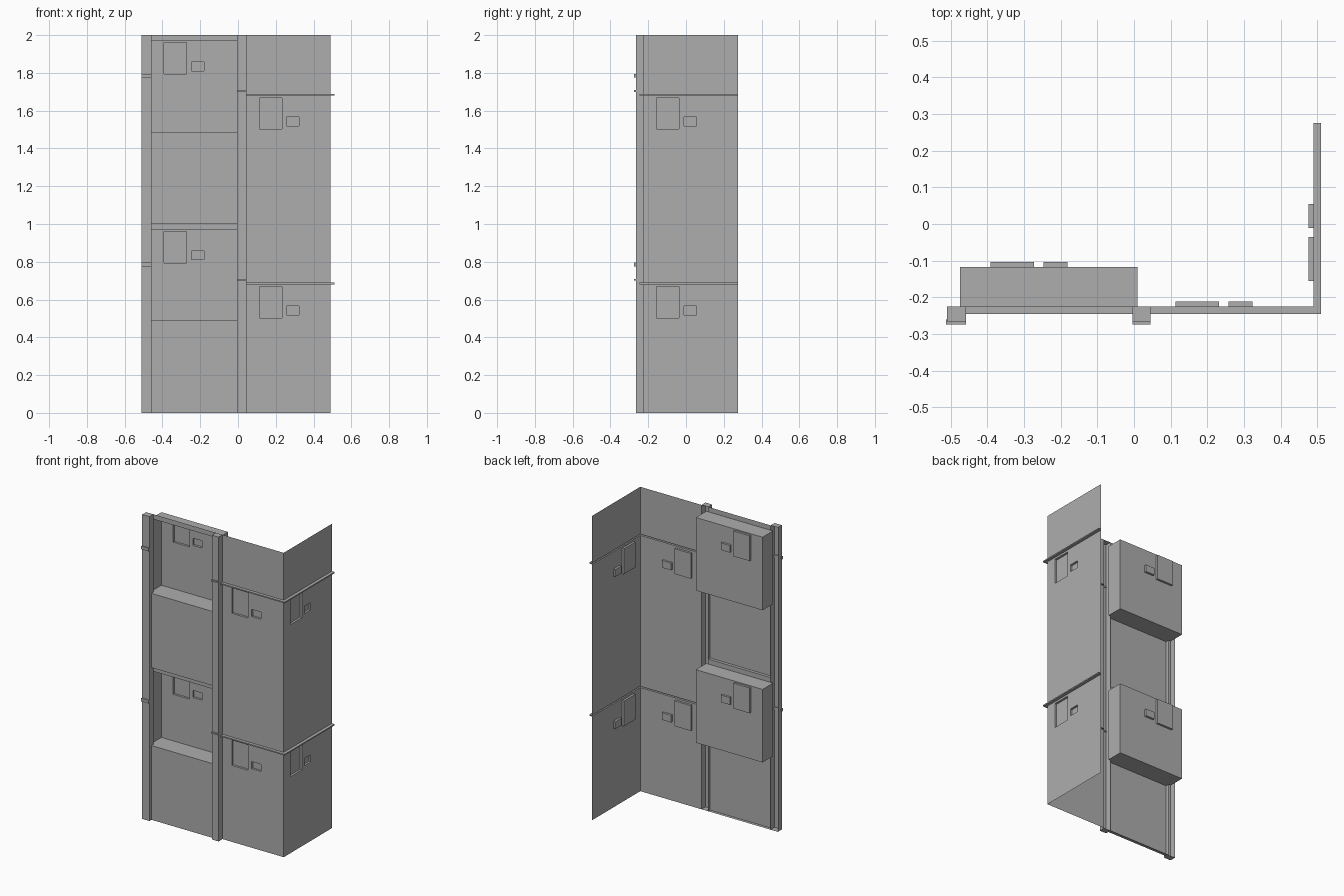
import bpy, bmesh

if "Cube" in bpy.data.objects:
    bpy.data.objects.remove(bpy.data.objects["Cube"])

FRONT_Y, SIDE_X = -0.225, 0.49       # main wall planes
PARAPET_Y, LOGGIA_Y = -0.245, -0.117
RECESS = 0.014                       # window depth
FLOORS = (0.0, 1.0)
LEDGE = (0.681, 0.689)

# dark grey finish shared by all parts
GREY = bpy.data.materials.new("dark_grey")
GREY.diffuse_color = (0.42, 0.42, 0.42, 1)
GREY.use_nodes = True
GREY.node_tree.nodes["Principled BSDF"].inputs["Base Color"].default_value = GREY.diffuse_color


def finish(name, bm):
    bmesh.ops.remove_doubles(bm, verts=bm.verts, dist=1e-5)
    me = bpy.data.meshes.new(name)
    bm.to_mesh(me)
    bm.free()
    me.materials.append(GREY)
    ob = bpy.data.objects.new(name, me)
    bpy.context.collection.objects.link(ob)
    return ob


def box(name, x, y, z, open_back=False):
    bm = bmesh.new()
    bmesh.ops.create_cube(bm, size=1)
    if open_back:
        back = [f for f in bm.faces if f.normal.y > 0.5]
        bmesh.ops.delete(bm, geom=back, context='FACES')
    for v in bm.verts:
        v.co = [(r[0] + r[1]) / 2 + c * (r[1] - r[0]) for r, c in zip((x, y, z), v.co)]
    return finish(name, bm)


def front(y):
    return lambda u, v, d: (u, y + d, v)


def side(x):
    return lambda u, v, d: (x - d, u, v)


def quad(bm, *pts):
    bm.faces.new([bm.verts.new(p) for p in pts])


def rect(bm, P, u0, u1, v0, v1, d=0.0):
    quad(bm, P(u0, v0, d), P(u1, v0, d), P(u1, v1, d), P(u0, v1, d))


def reveal(bm, P, u0, u1, v0, v1, d0, d1):
    """Four faces lining an opening from depth d0 to d1."""
    c = [(u0, v0), (u1, v0), (u1, v1), (u0, v1)]
    for a, b in zip(c, c[1:] + c[:1]):
        quad(bm, P(*a, d0), P(*a, d1), P(*b, d1), P(*b, d0))


def wall(bm, P, u0, u1, v0, v1, holes):
    """Flat wall sheet with shallow recessed windows."""
    us = sorted({u0, u1, *(h[i] for h in holes for i in (0, 1))})
    vs = sorted({v0, v1, *(h[i] for h in holes for i in (2, 3))})
    for a, b in zip(us, us[1:]):
        for c, d in zip(vs, vs[1:]):
            m, n = (a + b) / 2, (c + d) / 2
            hit = any(h[0] < m < h[1] and h[2] < n < h[3] for h in holes)
            rect(bm, P, a, b, c, d, RECESS if hit else 0.0)
    for h in holes:
        reveal(bm, P, *h, 0.0, RECESS)


def windows(u, top, z):
    """Large window plus small vent beside it."""
    return [(u, u + 0.119, z + top - 0.166, z + top),
            (u + 0.144, u + 0.21, z + top - 0.149, z + top - 0.102)]


# plain front and side walls, split into sheets by the slots behind the ledges
for name, P, u0, u1, w in (("front_wall", front(FRONT_Y), 0.045, SIDE_X, 0.113),
                           ("side_wall", side(SIDE_X), FRONT_Y, 0.275, -0.155)):
    bm = bmesh.new()
    wall(bm, P, u0, u1, 0, LEDGE[0], windows(w, 0.668, 0))
    wall(bm, P, u0, u1, LEDGE[1], 1 + LEDGE[0], windows(w, 0.668, 1))
    wall(bm, P, u0, u1, 1 + LEDGE[1], 2, [])
    finish(name, bm)

# hollow pilasters
for name, x in (("left_pilaster", (-0.51, -0.458)), ("middle_pilaster", (-0.004, 0.045))):
    box(name, x, (-0.266, FRONT_Y), (0, 2), open_back=True)

for i, z in enumerate(FLOORS):
    # parapet sheet with bottom return and sill
    bm = bmesh.new()
    P = front(PARAPET_Y)
    x0, x1, sill, head = -0.458, -0.004, z + 0.488, z + 0.968
    rect(bm, P, x0, x1, z, sill)
    for v, (a, b) in ((z, (x1, x0)), (sill, (x0, x1))):
        quad(bm, P(a, v, 0), P(b, v, 0), P(b, v, 0.02), P(a, v, 0.02))
    finish(f"parapet_{i}", bm)

    # lintel above the opening
    bm = bmesh.new()
    rect(bm, front(FRONT_Y), x0, x1, head, z + 1.0)
    finish(f"lintel_{i}", bm)

    # recessed loggia with windows in its back wall
    bm = bmesh.new()
    L = (-0.475, 0.01, sill, head)
    reveal(bm, front(FRONT_Y), *L, 0.0, LOGGIA_Y - FRONT_Y)
    wall(bm, front(LOGGIA_Y), *L, windows(-0.391, 0.96, z))
    finish(f"loggia_{i}", bm)

    # hollow ledge wrapping the corner (L-shaped profile pushed up)
    bm = bmesh.new()
    pts = [(0.045, PARAPET_Y), (0.51, PARAPET_Y), (0.51, 0.275),
           (SIDE_X, 0.275), (SIDE_X, FRONT_Y), (0.045, FRONT_Y)]
    f = bm.faces.new([bm.verts.new((x, y, z + LEDGE[0])) for x, y in pts])
    ext = bmesh.ops.extrude_face_region(bm, geom=[f], use_keep_orig=True)["geom"]
    bmesh.ops.translate(bm, vec=(0, 0, LEDGE[1] - LEDGE[0]),
                        verts=[g for g in ext if isinstance(g, bmesh.types.BMVert)])
    bmesh.ops.recalc_face_normals(bm, faces=bm.faces)
    inner = [f for f in bm.faces if abs(f.normal.z) < 0.5 and
             all(v.co.x < SIDE_X + 1e-4 and v.co.y > FRONT_Y - 1e-4 for v in f.verts)]
    bmesh.ops.delete(bm, geom=inner, context='FACES')
    finish(f"corner_ledge_{i}", bm)

    # small bands on the pilasters
    box(f"left_band_{i}", (-0.512, -0.458), (-0.274, -0.26), (z + 0.775, z + 0.795))
    box(f"middle_band_{i}", (-0.004, 0.045), (-0.274, -0.26), (z + 0.7, z + 0.71))
